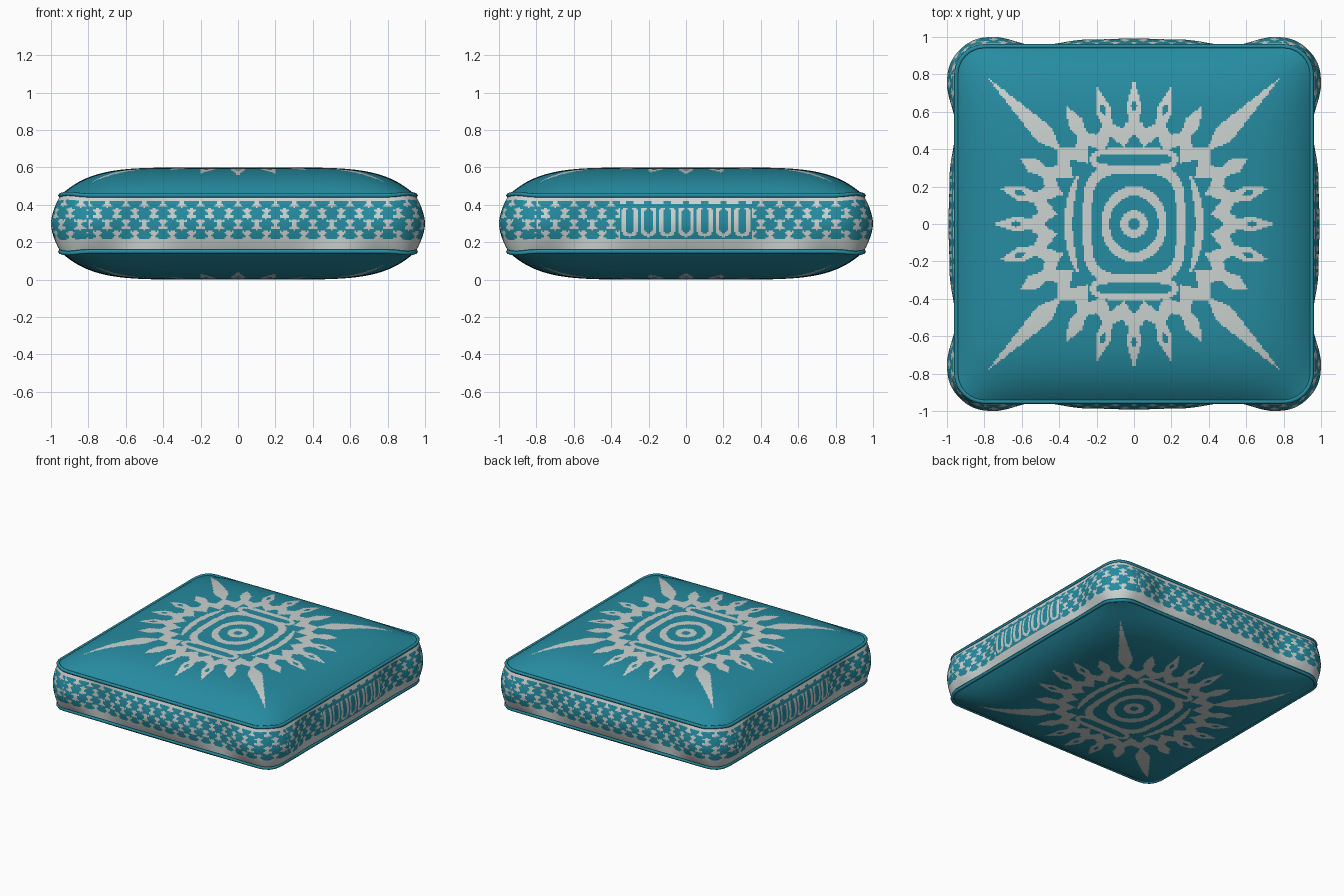
import bpy, math

if "Cube" in bpy.data.objects:
    bpy.data.objects.remove(bpy.data.objects["Cube"])

E, R = 0.95, 0.15          # half width of the panels, corner radius
A = E - R
Z0, RISE, MID = 0.45, 0.15, 0.30


def material(name, rgb):
    m = bpy.data.materials.new(name)
    m.diffuse_color = (*rgb, 1)
    m.use_nodes = True
    m.node_tree.nodes["Principled BSDF"].inputs["Base Color"].default_value = m.diffuse_color
    return m


TEAL = material("teal fabric", (0.019, 0.262, 0.355))
CREAM = material("pale print", (0.60, 0.65, 0.63))


def dome(x, y):
    """Height of the upper panel above the floor."""
    px = max(0, 1 - abs(x / E) ** 6)
    py = max(0, 1 - abs(y / E) ** 6)
    return Z0 + RISE * px * py


def round_corner(x, y):
    """Squeeze the square's corners into quarter circles."""
    dx, dy = abs(x) - A, abs(y) - A
    if dx <= 0 or dy <= 0:
        return x, y
    ex = dx * math.sqrt(1 - dy * dy / (2 * R * R))
    ey = dy * math.sqrt(1 - dx * dx / (2 * R * R))
    return math.copysign(A + ex, x), math.copysign(A + ey, y)


def sun_print(x, y):
    """True where the panel's sun medallion is pale."""
    ax, ay = abs(x), abs(y)
    r = math.hypot(x, y)
    # centre rings
    if r < 0.48:
        if 0.032 < r < 0.075:
            return True
        e = math.hypot(x / 0.87, y)
        if 0.15 < e < 0.202:
            return True
        # barrel frame
        def barrel(w, h):
            return (ax / w) ** 4 + (ay / h) ** 4
        if barrel(0.272, 0.315) < 1 < barrel(0.225, 0.268):
            return True
        # crescents above and below
        def pill(w, h):
            return (ax / w) ** 4 + (abs(ay - 0.345) / h) ** 2.5
        if pill(0.235, 0.062) < 1 < pill(0.20, 0.030) and ay > 0.29:
            return True
        # side arcs
        c = math.hypot(ax + 0.25, ay * 0.92)
        if ay < 0.26 and abs(c - 0.60) < 0.021 * (1 - (ay / 0.27) ** 4):
            return True
    # petals every 15 degrees
    step = math.radians(15)
    th = math.atan2(ay, ax)
    k = round(th / step)
    off = abs(th - k * step)
    q = off / (step / 2)
    side = r * math.sin(off)
    if k == 3:
        if 0.57 < r < 1.105:
            w = 0.05 * min((r - 0.55) / 0.12, (1.11 - r) / 0.40, 1)
            if side < w:
                return True
    else:
        tip = (0.755, 0.745, 0.70, 0, 0.73, 0.76, 0.775)[k]
        if 0.60 < r < 0.67 and side < 0.017 * (1 - abs(r - 0.635) / 0.035) and k in (0, 1, 5, 6):
            return False
        if 0.5 < r < tip:
            w = 0.026 + 0.016 * (r - 0.55) / 0.08 if r < 0.63 else 0.042 * (tip - r) / (tip - 0.63)
            if side < w:
                return True
    # zigzag collar joining the petals
    return 0.485 - 0.075 * q < r < 0.575 - 0.06 * q


def lace_print(s, z, scallop):
    """True where the side band is pale: hexagonal lace, scallops mid-side."""
    if z > 0.42 or z < 0.215:
        return z > 0.165
    if scallop:
        u = (s + 0.05) % 0.1 - 0.05
        d = math.hypot(u, min(0, z - 0.27) if z < 0.27 else max(0, z - 0.36))
        return 0.022 < d < 0.042 and z < 0.385 or z > 0.405 and abs(u) > 0.02
    for i, row in enumerate((0.235, 0.295, 0.355, 0.412)):
        shift = 0.05 * (i % 2)
        u = (s + shift + 0.05) % 0.1 - 0.05
        d = math.hypot(u, z - row)
        if d < 0.036 + 0.006 * math.cos(6 * math.atan2(z - row, u)):
            return False
    return True


def make(name, verts, faces, flags):
    me = bpy.data.meshes.new(name)
    me.from_pydata(verts, [], faces)
    me.materials.append(TEAL)
    me.materials.append(CREAM)
    me.polygons.foreach_set("material_index", flags)
    me.update()
    ob = bpy.data.objects.new(name, me)
    bpy.context.collection.objects.link(ob)
    bpy.ops.object.select_all(action='DESELECT')
    ob.select_set(True)
    bpy.context.view_layer.objects.active = ob
    bpy.ops.object.shade_smooth_by_angle(angle=math.radians(50))


# domed panels, top and bottom
N = 200
grid = [round_corner(E * (2 * i / N - 1), E * (2 * j / N - 1)) for j in range(N + 1) for i in range(N + 1)]
quads = [(j * (N + 1) + i, j * (N + 1) + i + 1, (j + 1) * (N + 1) + i + 1, (j + 1) * (N + 1) + i)
         for j in range(N) for i in range(N)]
flags = [int(sun_print((grid[q[0]][0] + grid[q[2]][0]) / 2, (grid[q[0]][1] + grid[q[2]][1]) / 2)) for q in quads]
make("top_panel", [(x, y, dome(x, y)) for x, y in grid], quads, flags)
make("bottom_panel", [(x, y, 2 * MID - dome(x, y)) for x, y in grid], [q[::-1] for q in quads], flags)

# outline of the cushion: point, outward normal, distance along side, side number
path = []
for side in range(4):
    c, s = (1, 0, -1, 0)[side], (0, 1, 0, -1)[side]
    pts = [(A * (2 * i / 200 - 1), -E, 0, -1, A * (2 * i / 200 - 1)) for i in range(200)]
    for i in range(30):
        a = math.pi / 2 * i / 30
        pts.append((A + R * math.sin(a), -A - R * math.cos(a), math.sin(a), -math.cos(a), A + R * a))
    path += [(x * c - y * s, x * s + y * c, nx * c - ny * s, nx * s + ny * c, d, side)
             for x, y, nx, ny, d in pts]


def bulge(t):
    """Outward puff of the band along a side, pinched near the quarter points."""
    keys = ((0, 0.042), (0.25, 0.036), (0.52, 0.004), (0.75, 0.05), (0.92, 0.035))
    for (t0, b0), (t1, b1) in zip(keys, keys[1:]):
        if t <= t1:
            f = (t - t0) / (t1 - t0)
            return b0 + (b1 - b0) * f * f * (3 - 2 * f)
    return keys[-1][1]


# puffed side band
M, L = 40, len(path)
verts = []
for x, y, nx, ny, d, side in path:
    b = bulge(min(abs(x), abs(y)))
    top = dome(x, y) - MID
    for k in range(M + 1):
        v = 2 * k / M - 1
        o = b * (1 - abs(v) ** 1.7)
        verts.append((x + nx * o, y + ny * o, MID + top * v))
faces, flags = [], []
for i in range(L):
    n = (i + 1) % L
    d, side = path[i][4] + 0.004, path[i][5]
    for k in range(M):
        faces.append((i * (M + 1) + k, n * (M + 1) + k, n * (M + 1) + k + 1, i * (M + 1) + k + 1))
        z = MID + 0.15 * (2 * (k + 0.5) / M - 1)
        flags.append(int(lace_print(d, z, side % 2 == 1 and abs(d) < 0.35)))
make("side_band", verts, faces, flags)

# piping along both seams
for name, sign in (("top_piping", 1), ("bottom_piping", -1)):
    cu = bpy.data.curves.new(name, 'CURVE')
    cu.dimensions = '3D'
    cu.bevel_depth = 0.012
    cu.bevel_resolution = 1
    sp = cu.splines.new('POLY')
    pts = path[::5]
    sp.points.add(len(pts) - 1)
    for p, (x, y, *_) in zip(sp.points, pts):
        p.co = (x, y, MID + sign * (dome(x, y) - MID), 1)
    sp.use_cyclic_u = True
    cu.materials.append(TEAL)
    bpy.context.collection.objects.link(bpy.data.objects.new(name, cu))
